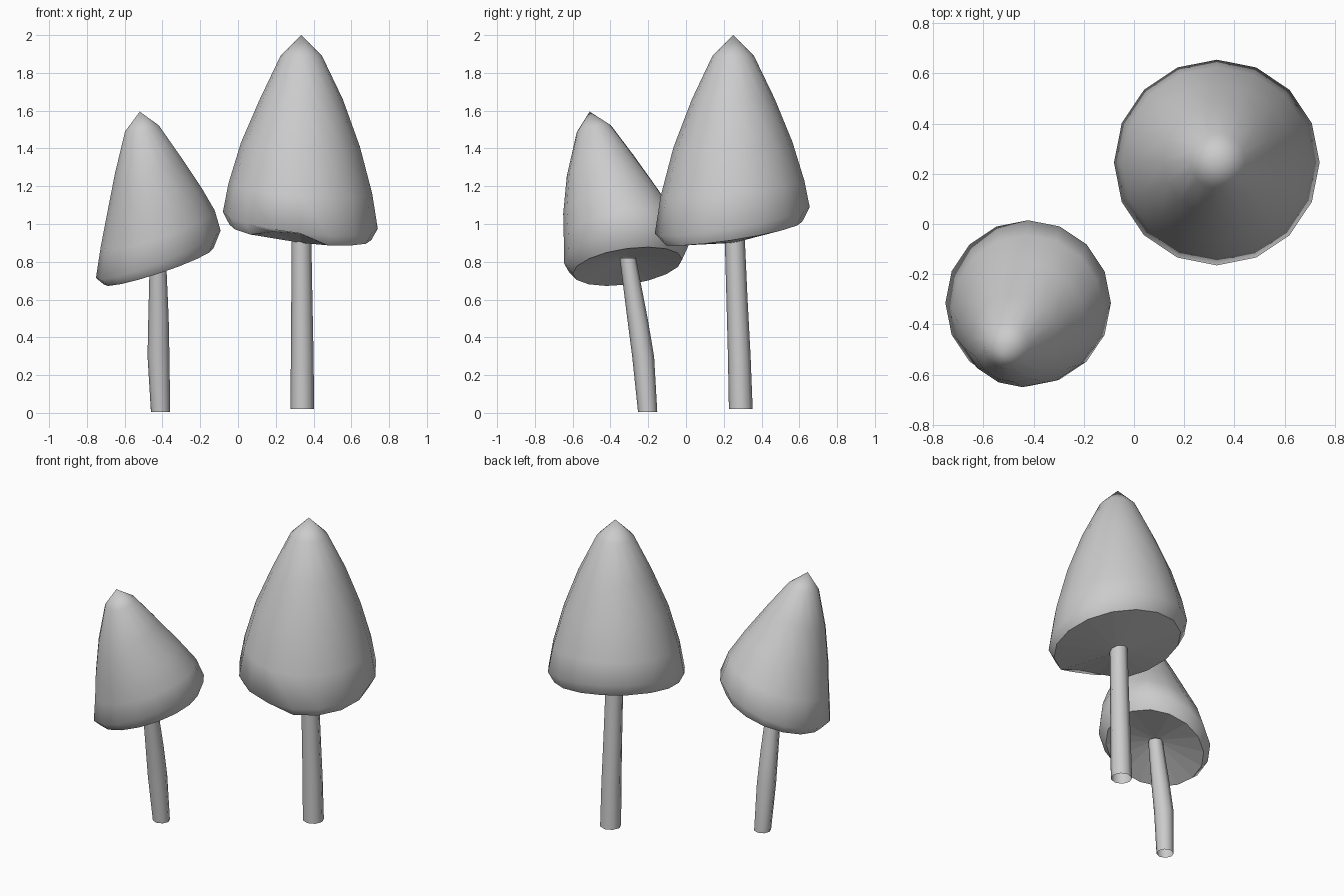
import bpy, bmesh, math
from mathutils import Vector

if "Cube" in bpy.data.objects:
    bpy.data.objects.remove(bpy.data.objects["Cube"])


def ring(bm, spec, sides):
    # spec: centre x, y, z, radius, slope along x, slope along y
    cx, cy, cz, r, sx, sy = spec
    verts = []
    for i in range(sides):
        a = 2 * math.pi * i / sides
        dx, dy = r * math.cos(a), r * math.sin(a)
        verts.append(bm.verts.new((cx + dx, cy + dy, cz + dx * sx + dy * sy)))
    return verts


def bridge(bm, a, b):
    n = len(a)
    for i in range(n):
        j = (i + 1) % n
        bm.faces.new((a[i], a[j], b[j], b[i])).smooth = True


def fan(bm, loop, point, smooth):
    tip = bm.verts.new(point)
    n = len(loop)
    for i in range(n):
        bm.faces.new((loop[i], loop[(i + 1) % n], tip)).smooth = smooth


def finish(bm, name):
    bmesh.ops.recalc_face_normals(bm, faces=bm.faces)
    mesh = bpy.data.meshes.new(name)
    bm.to_mesh(mesh)
    bm.free()
    obj = bpy.data.objects.new(name, mesh)
    bpy.context.collection.objects.link(obj)
    return obj


def cap(name, apex, specs, under, dent=None):
    bm = bmesh.new()
    loops = [ring(bm, s, 16) for s in specs]
    for a, b in zip(loops, loops[1:]):
        bridge(bm, a, b)
    # small dent in the rim: (vertex index, offset) on the lowest loop
    for i, off in (dent or []):
        loops[-1][i].co += Vector(off)
    fan(bm, loops[0], apex, True)
    fan(bm, loops[-1], under, False)
    # crisp edge between the smooth cap and the faceted underside
    for v, w in zip(loops[-1], loops[-1][1:] + loops[-1][:1]):
        bm.edges.get((v, w)).smooth = False
    return finish(bm, name)


def stem(name, specs):
    bm = bmesh.new()
    loops = [ring(bm, s, 8) for s in specs]
    for a, b in zip(loops, loops[1:]):
        bridge(bm, a, b)
    return finish(bm, name)


# Tall mushroom
cap("tall_cap", (0.335, 0.25, 2.0), [
    (0.335, 0.25, 1.89, 0.11, 0, 0),
    (0.335, 0.25, 1.66, 0.22, 0, 0.01),
    (0.33, 0.248, 1.42, 0.315, -0.03, 0.05),
    (0.33, 0.246, 1.19, 0.38, -0.07, 0.11),
    (0.33, 0.245, 1.02, 0.41, -0.11, 0.17),
    (0.33, 0.24, 0.955, 0.375, -0.11, 0.15),
], (0.335, 0.25, 0.90),
    dent=[(11, (0, 0.01, 0.04)), (12, (0, 0.015, 0.05))])
stem("tall_stem", [
    (0.34, 0.29, 0.02, 0.063, 0, 0),
    (0.34, 0.282, 0.3, 0.06, 0, 0),
    (0.338, 0.27, 0.6, 0.056, 0, 0),
    (0.335, 0.258, 0.93, 0.053, 0, 0),
])

# Short leaning mushroom
cap("short_cap", (-0.52, -0.51, 1.595), [
    (-0.508, -0.488, 1.505, 0.09, 0.17, 0.2),
    (-0.475, -0.455, 1.31, 0.176, 0.23, 0.32),
    (-0.445, -0.40, 1.12, 0.25, 0.3, 0.26),
    (-0.425, -0.345, 0.975, 0.302, 0.32, 0.18),
    (-0.422, -0.315, 0.84, 0.33, 0.38, 0.15),
    (-0.42, -0.31, 0.775, 0.29, 0.33, 0.13),
], (-0.425, -0.31, 0.83))
stem("short_stem", [
    (-0.41, -0.203, 0.005, 0.051, 0, 0),
    (-0.421, -0.227, 0.3, 0.058, 0, 0),
    (-0.421, -0.257, 0.5, 0.054, 0, 0),
    (-0.424, -0.308, 0.82, 0.043, 0, 0),
])
